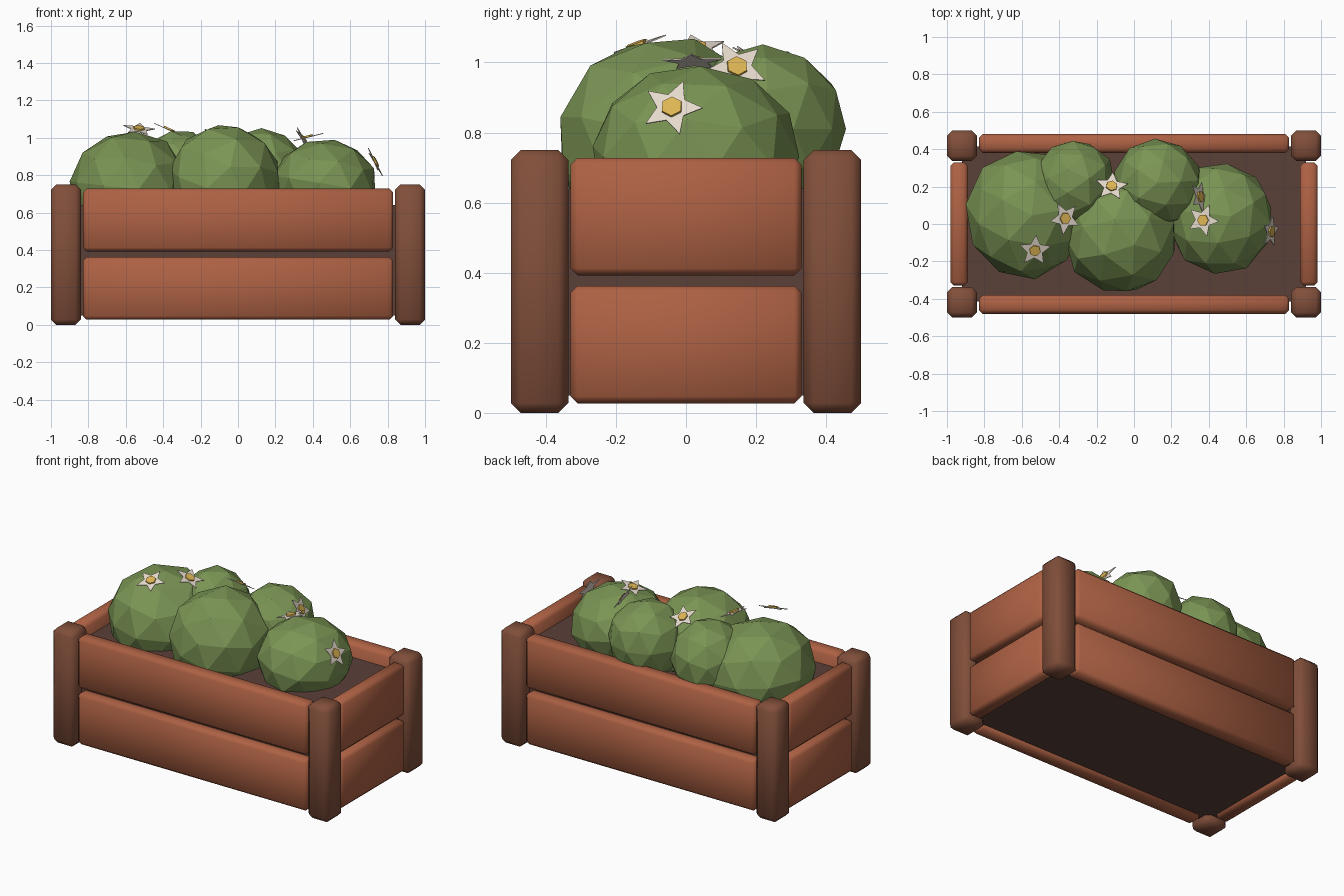
import bpy, bmesh, math, random
from mathutils import Vector, Matrix

random.seed(4)
cube = bpy.data.objects.get("Cube")
if cube:
    bpy.data.objects.remove(cube, do_unlink=True)


def material(name, rgb):
    m = bpy.data.materials.new(name)
    m.use_nodes = True
    m.diffuse_color = (*rgb, 1)
    m.node_tree.nodes["Principled BSDF"].inputs["Base Color"].default_value = (*rgb, 1)
    return m


PLANK = material("terracotta wood", (0.42, 0.12, 0.057))
POST = material("brown wood", (0.22, 0.078, 0.043))
SOIL = material("dark soil", (0.105, 0.05, 0.04))
LEAF = material("leaf green", (0.195, 0.295, 0.088))
PETAL = material("cream petal", (0.78, 0.70, 0.60))
POLLEN = material("yellow centre", (0.72, 0.46, 0.085))


def add(name, bm, mats):
    mesh = bpy.data.meshes.new(name)
    bmesh.ops.recalc_face_normals(bm, faces=bm.faces)
    bm.to_mesh(mesh)
    bm.free()
    for m in mats:
        mesh.materials.append(m)
    ob = bpy.data.objects.new(name, mesh)
    bpy.context.collection.objects.link(ob)
    return ob


# Box with optional chamfered edges, shaded smooth across the chamfer
def box(name, centre, size, mat, bevel=0.0):
    bm = bmesh.new()
    bmesh.ops.create_cube(bm, size=1)
    bmesh.ops.scale(bm, vec=size, verts=bm.verts)
    if bevel:
        bmesh.ops.bevel(bm, geom=bm.edges[:], offset=bevel, segments=1,
                        affect="EDGES", profile=0.5)
        for f in bm.faces:
            f.smooth = True
    add(name, bm, [mat]).location = centre


# Corner posts and the two rows of planks
for sx, side in ((1, "left"), (-1, "right")):
    for sy, end in ((-1, "front"), (1, "back")):
        box(f"{end}_{side}_post", (sx * 0.92, sy * 0.418, 0.375),
            (0.16, 0.164, 0.75), POST, 0.028)
for z, row in ((0.195, "lower"), (0.56, "upper")):
    for s, end, side in ((-1, "front", "right"), (1, "back", "left")):
        box(f"{end}_{row}_plank", (0, s * 0.43, z), (1.66, 0.1, 0.335), PLANK, 0.02)
        box(f"{side}_{row}_plank", (s * 0.935, 0, z), (0.094, 0.66, 0.335), PLANK, 0.02)

# Soil block filling the box
box("soil", (0, 0, 0.345), (1.84, 0.83, 0.59), SOIL)


# Faceted bushes
def bush(name, centre, radii):
    bm = bmesh.new()
    bmesh.ops.create_icosphere(bm, subdivisions=2, radius=1)
    bmesh.ops.rotate(bm, verts=bm.verts,
                     matrix=Matrix.Rotation(random.uniform(0, 6), 3, "Z")
                     @ Matrix.Rotation(random.uniform(0, 1), 3, "X"))
    for v in bm.verts:
        v.co *= random.uniform(0.99, 1.04)
    bmesh.ops.scale(bm, vec=radii, verts=bm.verts)
    add(name, bm, [LEAF]).location = centre


bush("right_end_bush", (-0.58, 0.05, 0.735), (0.315, 0.345, 0.30))
bush("front_middle_bush", (-0.075, -0.06, 0.76), (0.305, 0.31, 0.31))
bush("left_end_bush", (0.465, 0.03, 0.745), (0.28, 0.295, 0.25))
bush("back_right_bush", (-0.32, 0.22, 0.80), (0.22, 0.225, 0.24))
bush("back_left_bush", (0.125, 0.22, 0.81), (0.235, 0.235, 0.24))


# Star flowers with a six-sided centre
def flower(name, centre, normal, spin):
    bm = bmesh.new()
    verts = []
    for i in range(10):
        r = 0.043 if i % 2 else 0.089
        a = spin + i * math.pi / 5
        verts.append(bm.verts.new((r * math.cos(a), r * math.sin(a), 0)))
    star = bm.faces.new(verts)
    ext = bmesh.ops.extrude_face_region(bm, geom=[star])
    for v in ext["geom"]:
        if isinstance(v, bmesh.types.BMVert):
            v.co.z += 0.004
    disc = bmesh.ops.create_cone(bm, cap_ends=True, segments=6, radius1=0.032,
                                 radius2=0.031, depth=0.01,
                                 matrix=Matrix.Translation((0, 0, 0.007)))
    for v in disc["verts"]:
        for f in v.link_faces:
            f.material_index = 1
    ob = add(name, bm, [PETAL, POLLEN])
    ob.rotation_euler = Vector(normal).to_track_quat("Z", "Y").to_euler()
    ob.location = centre


flowers = [
    ((-0.53, -0.14, 1.045), (0.1, -0.38, 1)),
    ((-0.37, 0.03, 1.04), (0.45, 0.0, 1)),
    ((-0.12, 0.20, 1.005), (0.1, 0.6, 1)),
    ((0.37, 0.02, 1.0), (-0.25, 0.0, 1)),
    ((0.35, 0.145, 0.985), (1, 0.15, 0.6)),
    ((0.73, -0.04, 0.87), (1, -0.1, 0.52)),
]
for i, (pos, nrm) in enumerate(flowers):
    flower(f"flower_{i + 1}", pos, nrm, i * 0.5)
